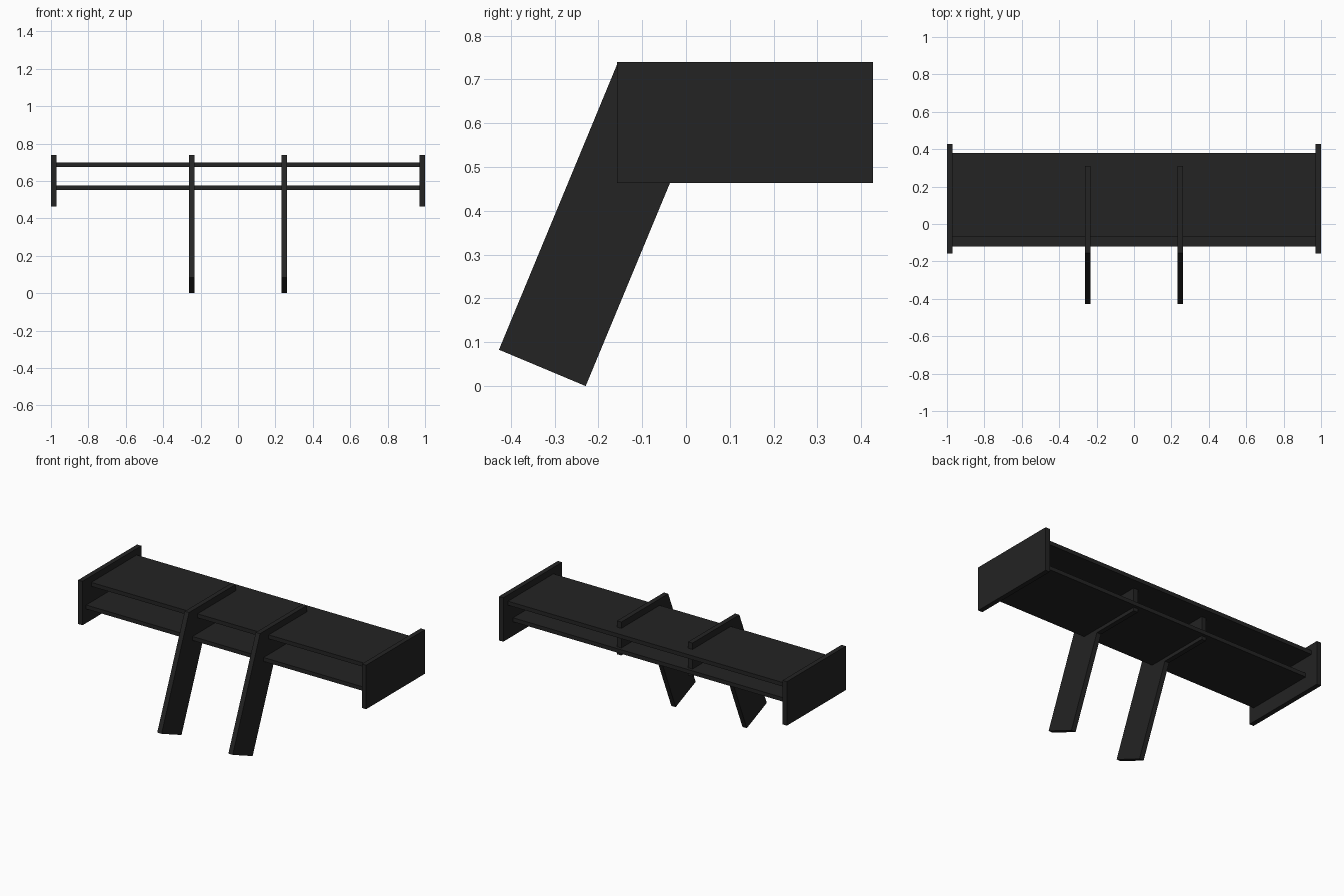
import bpy, bmesh

if "Cube" in bpy.data.objects:
    bpy.data.objects.remove(bpy.data.objects["Cube"])

black = bpy.data.materials.new("matte_black")
black.diffuse_color = (0.017, 0.017, 0.017, 1)
black.use_nodes = True
black.node_tree.nodes["Principled BSDF"].inputs["Base Color"].default_value = black.diffuse_color


def slab(name, profile, x0, x1):
    """Extrude a side (y, z) profile from x0 to x1."""
    bm = bmesh.new()
    face = bm.faces.new([bm.verts.new((x0, y, z)) for y, z in profile])
    ext = bmesh.ops.extrude_face_region(bm, geom=[face])
    verts = [v for v in ext["geom"] if isinstance(v, bmesh.types.BMVert)]
    bmesh.ops.translate(bm, verts=verts, vec=(x1 - x0, 0, 0))
    bmesh.ops.recalc_face_normals(bm, faces=bm.faces)
    mesh = bpy.data.meshes.new(name)
    bm.to_mesh(mesh)
    bm.free()
    mesh.materials.append(black)
    obj = bpy.data.objects.new(name, mesh)
    bpy.context.collection.objects.link(obj)
    return obj


def rect(y0, y1, z0, z1):
    return [(y0, z0), (y1, z0), (y1, z1), (y0, z1)]


# Two staggered wing planes
slab("upper_plane", rect(-0.07, 0.38, 0.675, 0.70), -0.975, 0.975)
slab("lower_plane", rect(-0.12, 0.33, 0.552, 0.577), -0.975, 0.975)

# Slanted leg with a level arm that carries both planes
strut = [(-0.427, 0.083), (-0.229, 0.0), (-0.009, 0.53),
         (0.31, 0.53), (0.31, 0.74), (-0.155, 0.74)]

for side, s in (("left", -1), ("right", 1)):
    slab(side + "_end_plate", rect(-0.157, 0.427, 0.464, 0.74), s * 0.97, s * 1.0)
    slab(side + "_strut", strut, s * 0.232, s * 0.262)
